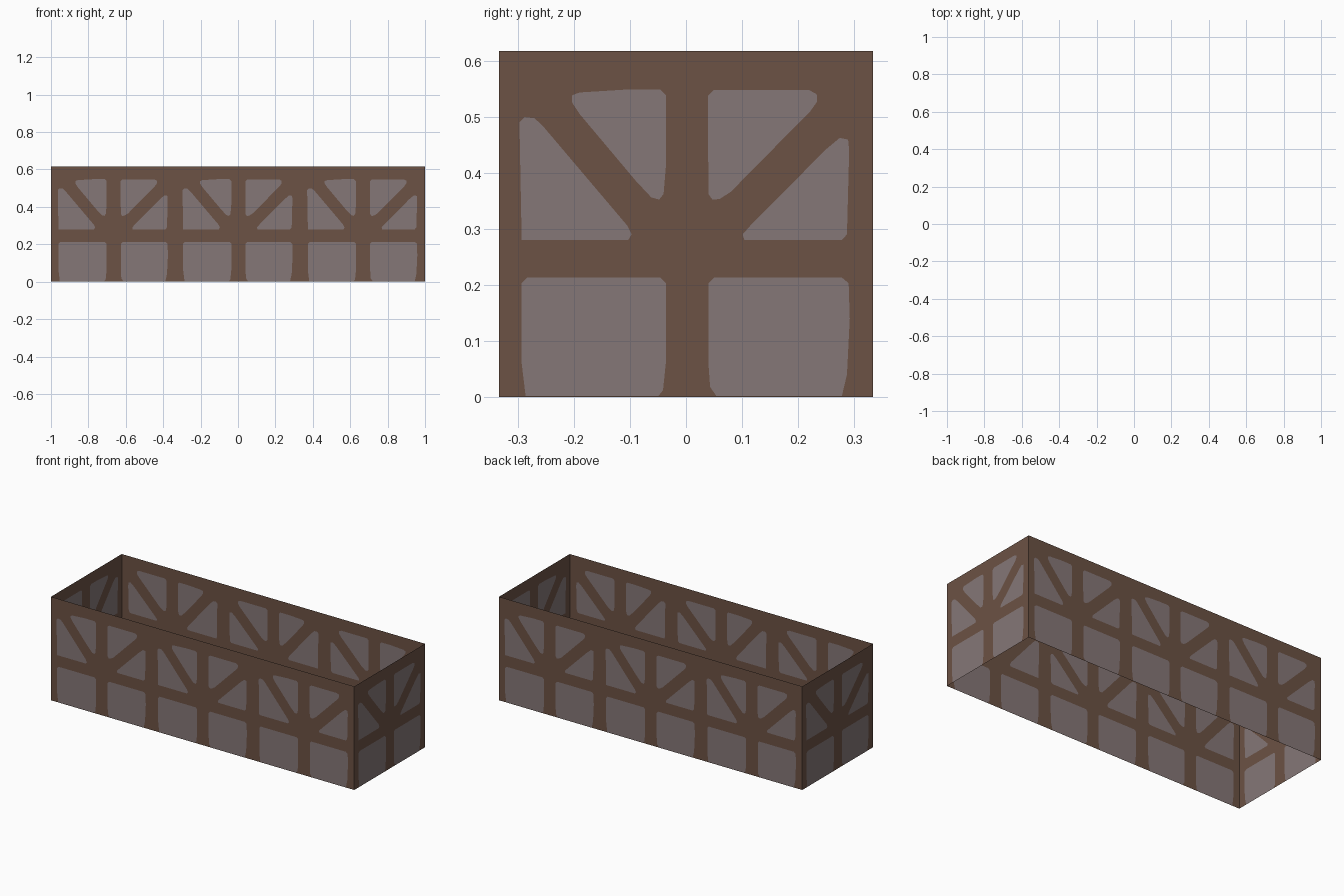
import bpy, bmesh, math
from mathutils import Matrix, Vector

if "Cube" in bpy.data.objects:
    bpy.data.objects.remove(bpy.data.objects["Cube"])

H, HALF = 0.617, 1 / 3   # wall height, half width of one square bay


def material(name, rgb):
    m = bpy.data.materials.new(name)
    m.diffuse_color = (*rgb, 1)
    m.use_nodes = True
    m.node_tree.nodes["Principled BSDF"].inputs["Base Color"].default_value = m.diffuse_color
    return m


MATS = [material("brown_frame", (0.150, 0.084, 0.058)),
        material("grey_pane", (0.235, 0.186, 0.186))]

# Pane outlines within one bay (across, height)
PANES = [
    # lower left and right squares
    [(-.286, .002), (-.293, .06), (-.293, .203), (-.283, .213), (-.046, .213),
     (-.036, .203), (-.036, .06), (-.041, .012), (-.049, .002)],
    [(.054, .002), (.043, .018), (.04, .06), (.04, .203), (.05, .213), (.278, .213),
     (.29, .203), (.292, .14), (.287, .04), (.278, .002)],
    # triangles beneath the braces
    [(-.293, .28), (-.297, .49), (-.288, .499), (-.27, .497), (-.255, .483),
     (-.105, .306), (-.097, .29), (-.103, .28)],
    [(.104, .28), (.101, .29), (.115, .306), (.25, .442), (.274, .462),
     (.289, .459), (.291, .44), (.287, .29), (.278, .28)],
    # wedges above the braces
    [(-.203, .525), (-.203, .538), (-.19, .543), (-.11, .548), (-.046, .548), (-.036, .538),
     (-.036, .41), (-.04, .362), (-.048, .352), (-.062, .356), (-.09, .386), (-.19, .505)],
    [(.04, .362), (.039, .537), (.049, .547), (.22, .547), (.233, .54), (.234, .527),
     (.222, .51), (.08, .366), (.06, .353), (.047, .352)],
]


def loop(bm, pts):
    vs = [bm.verts.new((u, 0, z)) for u, z in pts]
    es = [bm.edges.new((vs[i - 1], vs[i])) for i in range(len(vs))]
    return vs, es


def bay_mesh():
    """One flat bay facing -y: brown frame with inset grey panes."""
    bm = bmesh.new()
    _, edges = loop(bm, [(-HALF, 0), (HALF, 0), (HALF, H), (-HALF, H)])
    rings = []
    for p in PANES:
        vs, es = loop(bm, p)
        rings.append(vs)
        edges += es
    bmesh.ops.triangle_fill(bm, use_beauty=True, edges=edges, normal=(0, -1, 0))
    for vs in rings:
        bm.faces.new(vs).material_index = 1
    bm.normal_update()
    for f in bm.faces:
        if f.normal.y > 0:
            f.normal_flip()
    return bm


def wall(name, angle, dist, centres):
    """Row of bays at a distance from the middle, turned about z."""
    out = bmesh.new()
    for c in centres:
        bay = bay_mesh()
        bay.transform(Matrix.Rotation(angle, 4, 'Z') @ Matrix.Translation(Vector((c, -dist, 0))))
        me = bpy.data.meshes.new("bay")
        bay.to_mesh(me)
        bay.free()
        out.from_mesh(me)
        bpy.data.meshes.remove(me)
    bmesh.ops.remove_doubles(out, verts=out.verts[:], dist=1e-4)
    mesh = bpy.data.meshes.new(name)
    out.to_mesh(mesh)
    out.free()
    for m in MATS:
        mesh.materials.append(m)
    bpy.context.collection.objects.link(bpy.data.objects.new(name, mesh))


# Four thin walls, open at top and bottom
LONG = (-2 / 3, 0, 2 / 3)
wall("front_wall", 0, HALF, LONG)
wall("right_wall", math.pi / 2, 1, (0,))
wall("back_wall", math.pi, HALF, LONG)
wall("left_wall", -math.pi / 2, 1, (0,))
